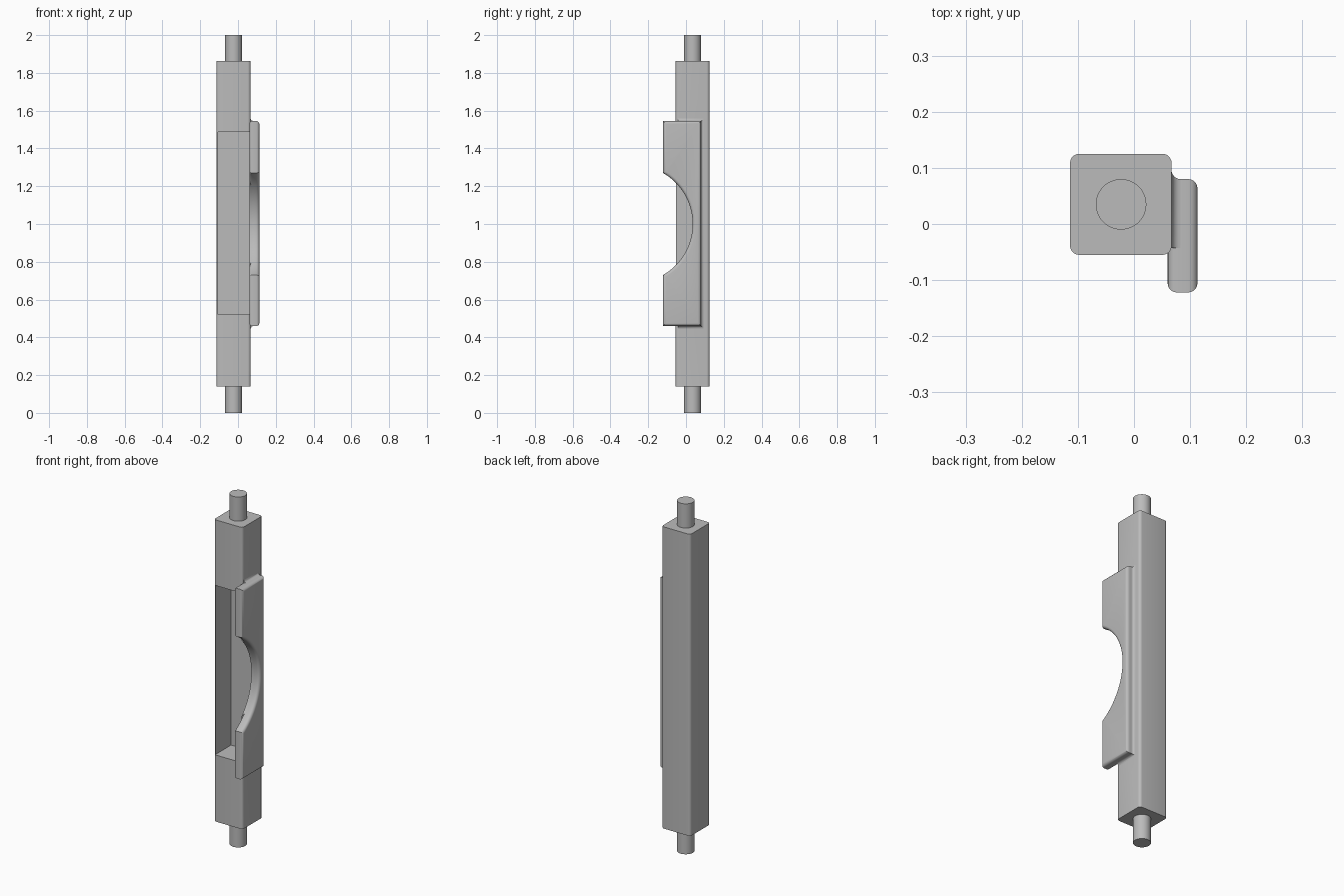
import bpy, bmesh, math
from mathutils import Vector, Matrix

cube = bpy.data.objects.get("Cube")
if cube:
    bpy.data.objects.remove(cube, do_unlink=True)

grey = bpy.data.materials.new("plain grey")
grey.use_nodes = True
colour = (0.5, 0.5, 0.5, 1)
grey.diffuse_color = colour
grey.node_tree.nodes["Principled BSDF"].inputs["Base Color"].default_value = colour

ROUND = 0.016                        # edge radius shared by all parts
X0, X1, Y0, Y1 = -0.114, 0.067, -0.055, 0.125   # body section
PX0, PX1, PY0, PY1 = 0.06, 0.113, -0.122, 0.08  # side plate
PZ0, PZ1, MID = 0.46, 1.545, 1.0
CUT_R, CUT_Y = 0.311, -0.276         # round finger cutout


def finish(bm, name):
    bmesh.ops.recalc_face_normals(bm, faces=bm.faces[:])
    mesh = bpy.data.meshes.new(name)
    bm.to_mesh(mesh)
    bm.free()
    mesh.materials.append(grey)
    obj = bpy.data.objects.new(name, mesh)
    bpy.context.collection.objects.link(obj)
    return obj


def activate(obj):
    bpy.ops.object.select_all(action="DESELECT")
    obj.select_set(True)
    bpy.context.view_layer.objects.active = obj


def box(x0, x1, y0, y1, z0, z1):
    bm = bmesh.new()
    size = Vector((x1 - x0, y1 - y0, z1 - z0))
    centre = Vector((x0 + x1, y0 + y1, z0 + z1)) / 2
    bmesh.ops.create_cube(bm, size=1, matrix=Matrix.Translation(centre) @ Matrix.Diagonal(size).to_4x4())
    return bm


def cylinder(centre, radius, depth, rotation=Matrix(), segments=48):
    bm = bmesh.new()
    bmesh.ops.create_cone(bm, cap_ends=True, segments=segments, radius1=radius, radius2=radius,
                          depth=depth, matrix=Matrix.Translation(centre) @ rotation)
    return bm


def round_edges(bm, test):
    edges = [e for e in bm.edges if test(*(v.co for v in e.verts))]
    bmesh.ops.bevel(bm, geom=edges, offset=ROUND, segments=5, profile=0.5, affect="EDGES")


def cut(obj, cutter):
    mod = obj.modifiers.new("cut", "BOOLEAN")
    mod.operation = "DIFFERENCE"
    mod.solver = "EXACT"
    mod.object = cutter
    activate(obj)
    bpy.ops.object.modifier_apply(modifier=mod.name)


def smooth(obj):
    activate(obj)
    bpy.ops.object.shade_smooth_by_angle(angle=math.radians(35))


# Square body with rounded upright edges
bm = box(X0, X1, Y0, Y1, 0.14, 1.862)
round_edges(bm, lambda a, b: abs(a.z - b.z) > 1)
body = finish(bm, "body")

# Concave fillet where the plate meets the body
bm = bmesh.new()
rings = []
for i in range(7):
    t = math.pi / 2 * i / 6
    x = X1 - 0.001 if i == 0 else X1 + ROUND * (1 - math.cos(t))
    grow = ROUND * (1 - math.sin(t))
    rings.append([bm.verts.new((x, y, z)) for y, z in (
        (Y0 + 0.012, PZ0 - grow), (PY1 + grow, PZ0 - grow),
        (PY1 + grow, PZ1 + grow), (Y0 + 0.012, PZ1 + grow))])
for a, b in zip(rings, rings[1:]):
    for j in range(4):
        k = (j + 1) % 4
        bm.faces.new((a[j], a[k], b[k], b[j]))
bm.faces.new(rings[0])
bm.faces.new(rings[-1])
fillet = finish(bm, "plate_fillet")

# Pocket and finger cutout
pocket = finish(box(X0 + 0.007, PX0, -0.2, 0.09, 0.52, 1.487), "pocket_cutter")
finger = finish(cylinder((0.1, CUT_Y, MID), CUT_R, 0.2, Matrix.Rotation(math.pi / 2, 4, "Y"), 128),
                "finger_cutter")
cut(body, pocket)
cut(body, finger)
cut(fillet, finger)
for helper in (pocket, finger):
    bpy.data.objects.remove(helper, do_unlink=True)

# Side plate with its cutout in the profile and rounded rims
half = math.acos((PY0 - CUT_Y) / CUT_R)
outline = [(PY0, PZ0), (PY1, PZ0), (PY1, PZ1), (PY0, PZ1)]
for i in range(37):
    a = half * (1 - i / 18)
    outline.append((CUT_Y + CUT_R * math.cos(a), MID + CUT_R * math.sin(a)))
bm = bmesh.new()
face = bm.faces.new([bm.verts.new((PX0, y, z)) for y, z in outline])
new = bmesh.ops.extrude_face_region(bm, geom=[face])["geom"]
bmesh.ops.translate(bm, vec=(PX1 - PX0, 0, 0), verts=[v for v in new if isinstance(v, bmesh.types.BMVert)])
bmesh.ops.recalc_face_normals(bm, faces=bm.faces[:])
round_edges(bm, lambda a, b: abs(a.x - b.x) < 0.001)
plate = finish(bm, "side_plate")

# Round pins at both ends
pins = [finish(cylinder((-0.023, 0.035, z), 0.045, 0.14), name)
        for name, z in (("bottom_pin", 0.07), ("top_pin", 1.93))]

for part in [body, fillet, plate] + pins:
    smooth(part)
